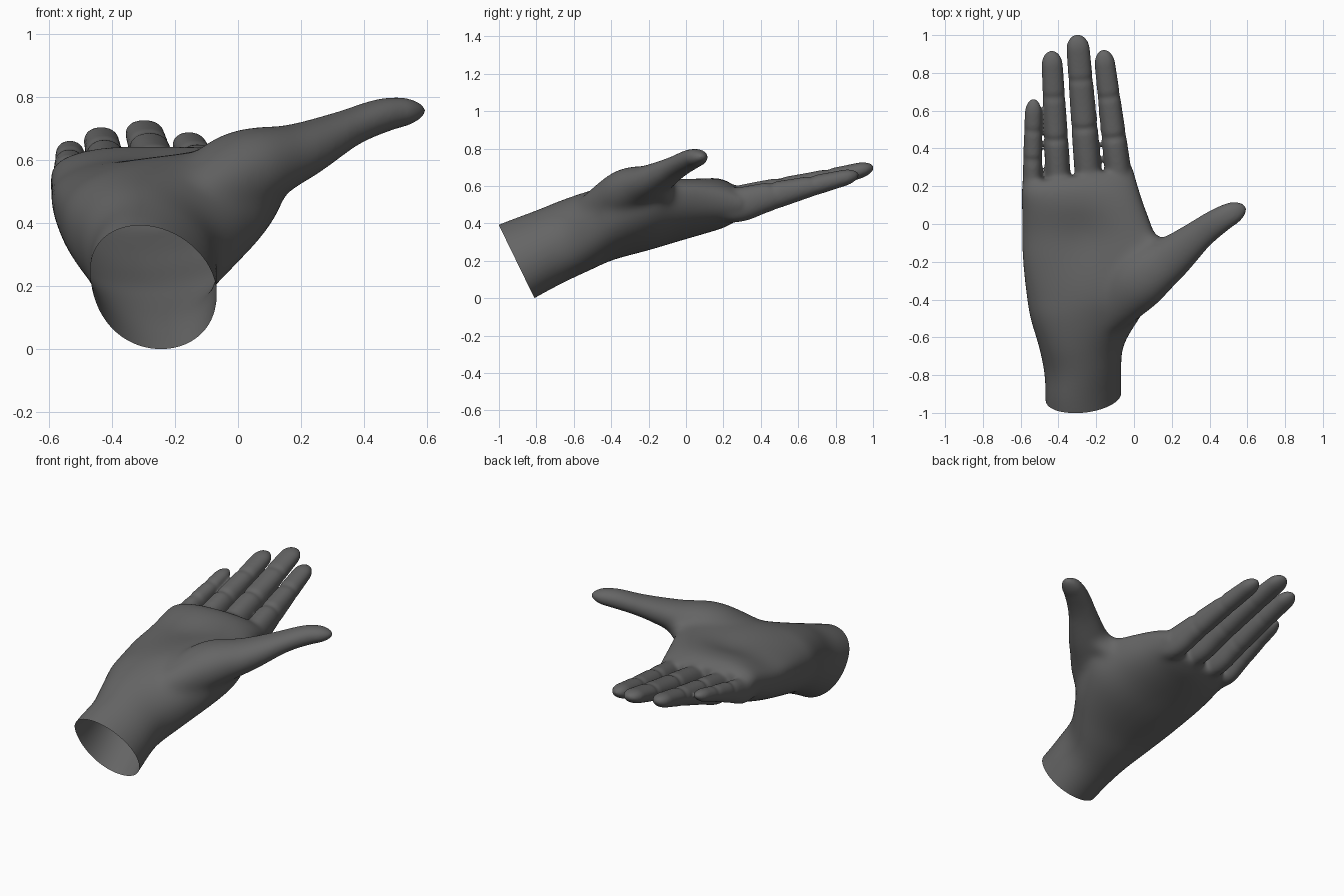
import bpy, bmesh, math
from mathutils import Vector

if "Cube" in bpy.data.objects:
    bpy.data.objects.remove(bpy.data.objects["Cube"])

SIDES = 32
bm = bmesh.new()


def spline(rows, f):
    """Catmull-Rom through rows of numbers, f in 0..1."""
    n = len(rows) - 1
    i = min(int(f * n), n - 1)
    t = f * n - i
    p = [rows[max(0, min(n, i + k))] for k in (-1, 0, 1, 2)]
    return [0.5 * (2 * b + (c - a) * t + (2 * a - 5 * b + 4 * c - d) * t * t
                   + (3 * b - a - 3 * c + d) * t ** 3) for a, b, c, d in zip(*p)]


def loft(rings):
    """Skin closed rings and cap both ends."""
    vs = [[bm.verts.new(co) for co in ring] for ring in rings]
    for a, b in zip(vs, vs[1:]):
        for k in range(SIDES):
            j = (k + 1) % SIDES
            bm.faces.new((a[k], a[j], b[j], b[k]))
    bm.faces.new(vs[0][::-1])
    bm.faces.new(vs[-1])


def squircle(s, power):
    """Point s of a rounded-square outline."""
    a = 2 * math.pi * s / SIDES
    return [math.copysign(abs(w) ** power, w) for w in (math.cos(a), math.sin(a))]


def digit(rows, joints=(), tip=0.08, steps=70):
    """Tube along rows of (x, y, z, half width, half height), rounded tip, creases at joints (y)."""
    pts = [spline(rows, i / steps) for i in range(steps + 1)]
    end = Vector(pts[-1][:3])
    rings = []
    for i, p in enumerate(pts):
        c = Vector(p[:3])
        d = Vector(pts[min(i + 1, steps)][:3]) - Vector(pts[max(i - 1, 0)][:3])
        d.normalize()
        side = d.cross(Vector((0, 0, 1))).normalized()
        up = side.cross(d)
        q = min(1, (end - c).length / tip)
        k = max(0.12, math.sqrt(1 - (1 - q) ** 2))
        crease = sum(math.exp(-((c.y - j) / 0.018) ** 2) for j in joints)
        ring = []
        for s in range(SIDES):
            u, v = squircle(s, .93)
            # creases cut deeper on the palm side
            kk = k * (1 - crease * (0.03 + 0.09 * max(0, v)))
            ring.append(c + side * (p[3] * kk * u) + up * (p[4] * kk * v))
        rings.append(ring)
    loft(rings)


# Palm and wrist: y, left x, right x, left z, right z, top z, bottom z, skew
palm = [(-1.15, -.465, -.065, .16, .08, .33, -.18, 0),
        (-.95, -.47, -.065, .25, .15, .41, -.08, 0),
        (-.80, -.475, -.065, .28, .22, .47, .005, 0),
        (-.65, -.505, -.055, .35, .31, .53, .085, 0),
        (-.50, -.55, .03, .40, .40, .58, .155, 0),
        (-.38, -.57, .11, .43, .49, .61, .21, 0),
        (-.20, -.59, .16, .48, .57, .63, .262, 0),
        (-.05, -.595, .11, .50, .57, .635, .305, 0),
        (.10, -.595, .048, .53, .55, .65, .345, .06),
        (.19, -.597, .014, .55, .53, .64, .375, .12),
        (.255, -.592, -.005, .55, .51, .605, .415, .14)]
rings = []
for i in range(61):
    y, xl, xr, zl, zr, zt, zb, skew = spline(palm, i / 60)
    mid = (zl + zr) / 2
    power = 1 - .13 * max(0, min(1, (y + .75) / .4))  # rounder at the wrist
    ring = []
    for s in range(SIDES):
        u, v = squircle(s, power)
        x = (xl + xr) / 2 + u * (xr - xl) / 2
        z = mid + u * (zr - zl) / 2 + (v * (zt - mid) if v > 0 else v * (mid - zb))
        if v > 0:  # hollow of the palm
            z -= 0.03 * v * math.exp(-((x + .25) / .14) ** 2 - ((y + .08) / .17) ** 2)
        ring.append((x, y + skew * (x + .3), z))
    rings.append(ring)
loft(rings)

# Fingers: base x, tip x, tip y, base half width, tip half width, height offset, joints
heights = (.05, .092, .079, .062, .049, .038)
for bx, tx, ty, w0, w1, dz, joints in (
        (-.54, -.532, .662, .056, .043, .03, (.35, .50)),
        (-.393, -.437, .917, .071, .054, .0, (.46, .68)),
        (-.227, -.302, 1.002, .076, .060, .0, (.52, .77)),
        (-.060, -.163, .922, .076, .052, -.018, (.47, .68))):
    rows = []
    for k, high in enumerate(heights):
        f = k / 5
        y = .08 + (ty - .08) * f
        rows.append((bx + (tx - bx) * f, y, .543 + .265 * (y - .4) + dz * f ** .5 + (.04 if k == 0 else 0),
                     w0 + (w1 - w0) * f, high * (1 if w0 > .06 else .85)))
    digit(rows, joints)

# Thumb and the web beside it
digit([(-.2, -.57, .41, .08, .09), (.0, -.325, .555, .155, .13),
       (.18, -.19, .623, .122, .093), (.34, -.06, .697, .083, .06),
       (.47, .03, .744, .066, .052), (.59, .09, .757, .05, .036)], tip=.085)
digit([(-.08, -.03, .52, .09, .08), (.07, -.10, .56, .06, .08), (.25, -.165, .635, .05, .05)])

bmesh.ops.recalc_face_normals(bm, faces=bm.faces)
mesh = bpy.data.meshes.new("hand")
bm.to_mesh(mesh)
bm.free()
hand = bpy.data.objects.new("hand", mesh)
bpy.context.collection.objects.link(hand)

# Fuse into one skin and soften the joins
rem = hand.modifiers.new("fuse", 'REMESH')
rem.mode = 'VOXEL'
rem.voxel_size = 0.0075
smooth = hand.modifiers.new("soften", 'SMOOTH')
smooth.factor = 0.5
smooth.iterations = 5
dg = bpy.context.evaluated_depsgraph_get()
skin = bpy.data.meshes.new_from_object(hand.evaluated_get(dg))
hand.modifiers.clear()

bm = bmesh.new()
bm.from_mesh(skin)
# Blend thumb, web and finger roots into the palm, fading towards the fingers
for k in range(70):
    limit = .36 - .24 * k / 70
    soft = [v for v in bm.verts if v.co.y < limit and v.co.x < .35 - .15 * k / 70]
    bmesh.ops.smooth_vert(bm, verts=soft, factor=0.5, use_axis_x=True, use_axis_y=True, use_axis_z=True)
# Cut the wrist open on a slanted plane
bmesh.ops.bisect_plane(bm, geom=bm.verts[:] + bm.edges[:] + bm.faces[:],
                       plane_co=(0, -1, .39), plane_no=(0, .39, .19), clear_inner=True)
for f in bm.faces:
    f.smooth = True
bm.to_mesh(skin)
bm.free()
hand.data = skin

grey = bpy.data.materials.new("dark grey")
grey.diffuse_color = (.13, .13, .13, 1)
grey.use_nodes = True
grey.node_tree.nodes["Principled BSDF"].inputs["Base Color"].default_value = grey.diffuse_color
skin.materials.clear()
skin.materials.append(grey)
